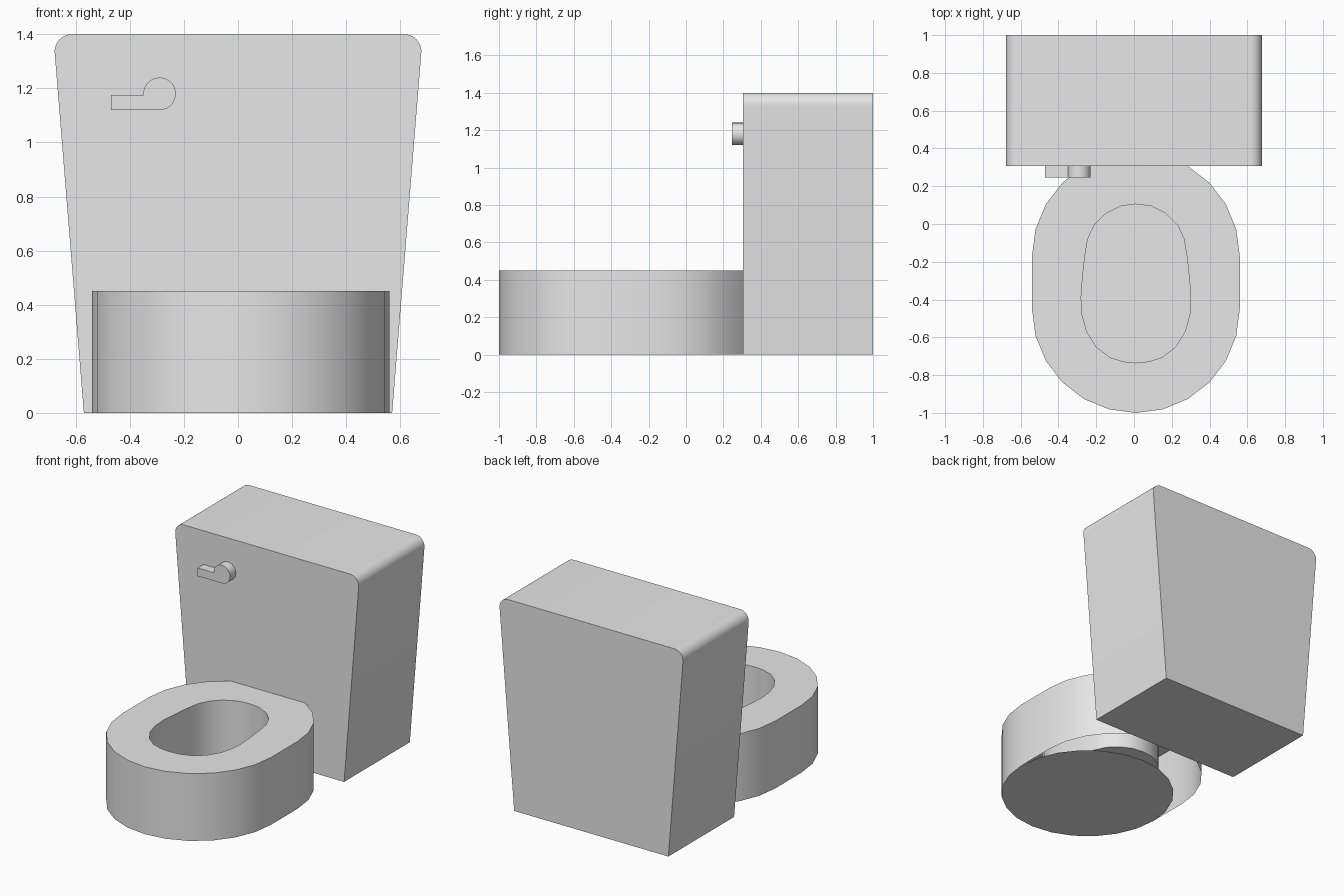
import bpy, bmesh, math

if "Cube" in bpy.data.objects:
    bpy.data.objects.remove(bpy.data.objects["Cube"], do_unlink=True)

grey = bpy.data.materials.new("light_grey")
grey.use_nodes = True
grey.diffuse_color = (0.8, 0.8, 0.8, 1)
grey.node_tree.nodes["Principled BSDF"].inputs["Base Color"].default_value = (0.8, 0.8, 0.8, 1)


def arc(cx, cy, r, start, end, steps):
    """Points on a circular arc, angles in degrees."""
    out = []
    for i in range(steps + 1):
        a = math.radians(start + (end - start) * i / steps)
        out.append((cx + r * math.cos(a), cy + r * math.sin(a)))
    return out


def finish(bm, name):
    bmesh.ops.recalc_face_normals(bm, faces=bm.faces)
    mesh = bpy.data.meshes.new(name)
    bm.to_mesh(mesh)
    bm.free()
    mesh.materials.append(grey)
    obj = bpy.data.objects.new(name, mesh)
    bpy.context.collection.objects.link(obj)
    bpy.ops.object.select_all(action='DESELECT')
    obj.select_set(True)
    bpy.context.view_layer.objects.active = obj
    bpy.ops.object.shade_smooth_by_angle(angle=math.radians(30))
    return obj


def extrude_profile(name, profile, y0, y1):
    """Solid from an x-z profile extruded along y."""
    bm = bmesh.new()
    face = bm.faces.new([bm.verts.new((x, y0, z)) for x, z in profile])
    new = bmesh.ops.extrude_face_region(bm, geom=[face])["geom"]
    verts = [v for v in new if isinstance(v, bmesh.types.BMVert)]
    bmesh.ops.translate(bm, verts=verts, vec=(0, y1 - y0, 0))
    return finish(bm, name)


def walls(bm, lower, upper, closed=True):
    n = len(lower)
    for i in range(n if closed else n - 1):
        j = (i + 1) % n
        bm.faces.new((lower[i], lower[j], upper[j], upper[i]))


# Tank: tapered box with rounded top corners
R = 0.063
right = [(0.57, 0.0)] + arc(0.678 - R, 1.4 - R, R, -5, 90, 10)
left = [(-x, z) for x, z in reversed(right)]
extrude_profile("tank", right + left, 0.306, 1.0)

# Flush handle: flat bar ending in a round knob
knob = arc(-0.29, 1.18, 0.06, -90, 185, 24)
extrude_profile("flush_handle", [(-0.47, 1.12)] + knob + [(-0.47, 1.175)], 0.245, 0.306)

# Bowl: stretched 24-sided outline, open at the back where it meets the tank
CX, RAD, TOP, FLOOR = 0.01, 0.55, 0.45, 0.06
front = arc(CX, -0.45, RAD, 180, 360, 12)
outline = (arc(CX, -0.17, RAD, 120, 180, 4) + front + arc(CX, -0.17, RAD, 0, 60, 4))
half_hole = [(0, .105), (.08, .095), (.16, .055), (.22, -.005), (.255, -.08),
             (.27, -.17), (.283, -.29), (.29, -.39), (.285, -.48), (.26, -.57),
             (.21, -.65), (.14, -.705), (.07, -.728), (0, -.735)]
hole = half_hole + [(-x, y) for x, y in reversed(half_hole[1:-1])]

bm = bmesh.new()
low = [bm.verts.new((x, y, 0)) for x, y in outline]
high = [bm.verts.new((x, y, TOP)) for x, y in outline]
walls(bm, low, high, closed=False)

# Round base plate, shared with the front half of the wall
rear = [bm.verts.new((x, y, 0)) for x, y in arc(CX, -0.45, RAD, 0, 180, 12)[1:-1]]
bm.faces.new(low[5:18] + rear)

# Basin walls and floor
rim = [bm.verts.new((x + CX, y, TOP)) for x, y in hole]
pit = [bm.verts.new((x + CX, y, FLOOR)) for x, y in hole]
walls(bm, pit, rim)
bm.faces.new(pit)

# Flat seat between the outline and the basin
edges = []
for loop in (high, rim):
    for i, v in enumerate(loop):
        w = loop[(i + 1) % len(loop)]
        edges.append(bm.edges.get((v, w)) or bm.edges.new((v, w)))
bmesh.ops.triangle_fill(bm, edges=edges, use_beauty=True, normal=(0, 0, 1))
finish(bm, "bowl")
